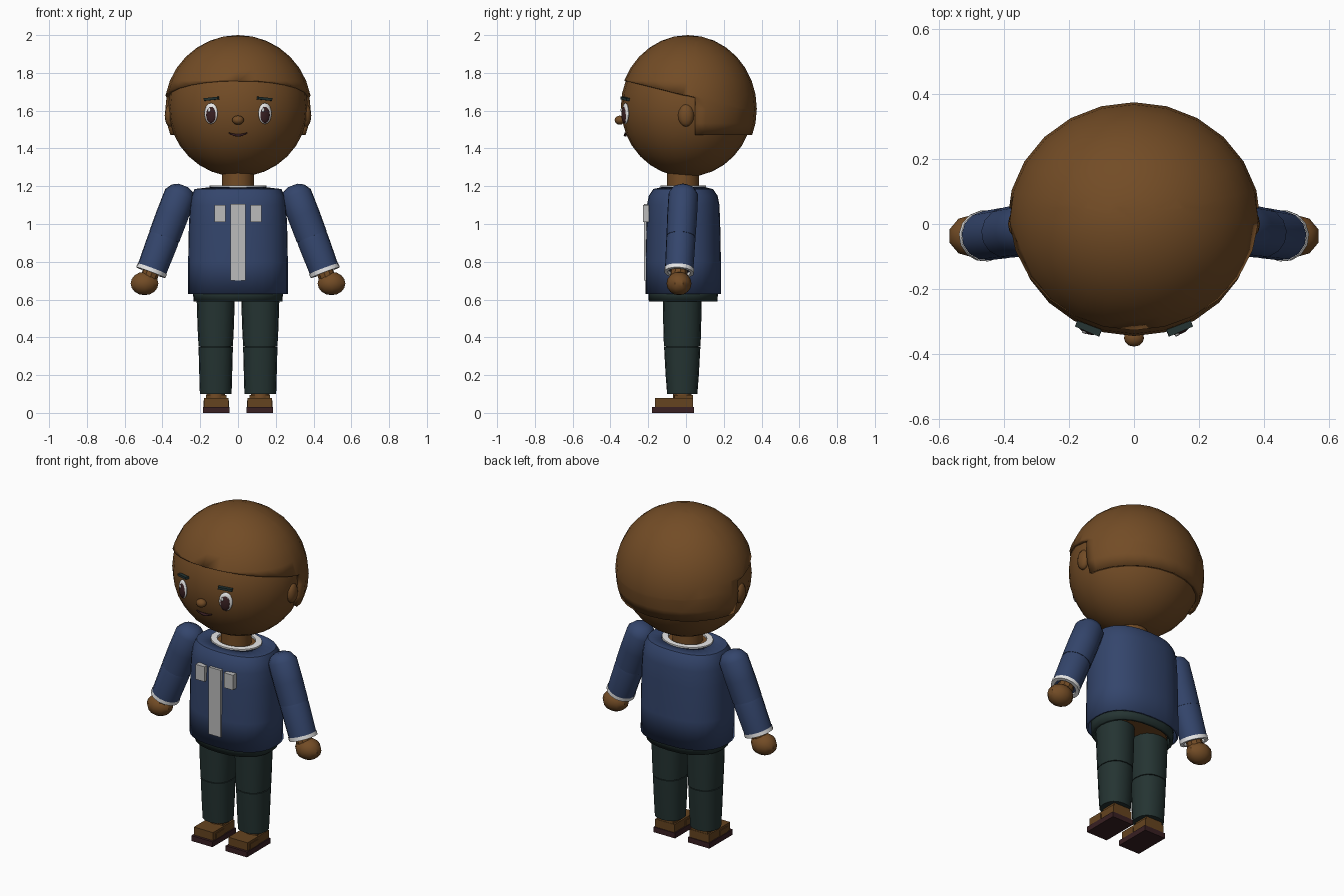
import bpy, bmesh, math
from mathutils import Matrix, Vector

cube = bpy.data.objects.get("Cube")
if cube:
    bpy.data.objects.remove(cube, do_unlink=True)


def material(name, r, g, b):
    m = bpy.data.materials.new(name)
    m.use_nodes = True
    m.diffuse_color = (r, g, b, 1)
    m.node_tree.nodes["Principled BSDF"].inputs["Base Color"].default_value = (r, g, b, 1)
    return m


SKIN = material("warm brown", .17, .072, .019)
BLUE = material("navy blue", .034, .06, .15)
PANTS = material("dark green grey", .018, .034, .032)
WHITE = material("white", .8, .8, .8)
GREY = material("light grey", .5, .5, .5)
SHOE = material("leather brown", .13, .057, .014)
SOLE = material("dark maroon", .04, .014, .016)
made = []


def finish(name, bm, mat, matrix=None):
    bmesh.ops.recalc_face_normals(bm, faces=bm.faces)
    if matrix:
        bm.transform(matrix)
    mesh = bpy.data.meshes.new(name)
    bm.to_mesh(mesh)
    bm.free()
    mesh.materials.append(mat)
    ob = bpy.data.objects.new(name, mesh)
    bpy.context.collection.objects.link(ob)
    made.append(ob)
    return ob


def ellipsoid_mesh(centre, radii, seg, rings):
    bm = bmesh.new()
    bmesh.ops.create_uvsphere(bm, u_segments=seg, v_segments=rings, radius=1)
    bm.transform(Matrix.Translation(centre) @ Matrix.Diagonal((*radii, 1)))
    return bm


def ellipsoid(name, centre, radii, mat, seg=12, rings=8, turn=0):
    bm = ellipsoid_mesh((0, 0, 0), radii, seg, rings)
    return finish(name, bm, mat, Matrix.Translation(centre) @ Matrix.Rotation(turn, 4, 'Z'))


def box(name, lo, hi, mat):
    bm = bmesh.new()
    bmesh.ops.create_cube(bm, size=1)
    lo, hi = Vector(lo), Vector(hi)
    return finish(name, bm, mat, Matrix.Translation((lo + hi) / 2) @ Matrix.Diagonal((*(hi - lo), 1)))


def loft(name, rings, mat, n=16, power=2, caps=True, matrix=None):
    """Skin a stack of rings, each (height, x radius, y radius)."""
    bm = bmesh.new()
    rows = []
    for z, rx, ry in rings:
        row = []
        for i in range(n):
            a = math.tau * i / n
            c, s = math.cos(a), math.sin(a)
            x = rx * math.copysign(abs(c) ** (2 / power), c)
            y = ry * math.copysign(abs(s) ** (2 / power), s)
            row.append(bm.verts.new((x, y, z)))
        rows.append(row)
    for p, q in zip(rows, rows[1:]):
        for i in range(n):
            j = (i + 1) % n
            bm.faces.new((p[i], p[j], q[j], q[i]))
    if caps:
        bm.faces.new(rows[0])
        bm.faces.new(rows[-1])
    return finish(name, bm, mat, matrix)


# Head
HEAD, HR = Vector((0, .005, 1.62)), Vector((.37, .35, .37))
finish("head", ellipsoid_mesh(HEAD, HR, 24, 16), SKIN)


def face_y(x, z):
    return HEAD.y - HR.y * math.sqrt(1 - (x / HR.x) ** 2 - ((z - HEAD.z) / HR.z) ** 2)


# Hair shell: slanted fringe, with a lower piece behind the ears
bm = ellipsoid_mesh((0, .01, 1.61), (.39, .365, .39), 24, 16)
slope, back, low = .237, .05, 1.47
for co, no in (((0, -.33, 1.76), (0, slope, 1)), ((0, back, 0), (0, 1, 0)), ((0, 0, low), (0, 0, 1))):
    bmesh.ops.bisect_plane(bm, geom=bm.verts[:] + bm.edges[:] + bm.faces[:], plane_co=co, plane_no=no)
drop = []
for f in bm.faces:
    c = f.calc_center_median()
    fringe = c.z > 1.76 - slope * (c.y + .33)
    if not (fringe or (c.y > back and c.z > low)):
        drop.append(f)
bmesh.ops.delete(bm, geom=drop, context='FACES')
hair = finish("hair", bm, SKIN)
mod = hair.modifiers.new("thickness", 'SOLIDIFY')
mod.thickness, mod.offset = .022, -1

# Face
ellipsoid("nose", (0, face_y(0, 1.55) - .012, 1.55), (.031, .027, .024), SKIN)
for s, side in ((-1, "right"), (1, "left")):
    ellipsoid(side + "_ear", (s * .36, 0, 1.575), (.028, .042, .06), SKIN)
    x, turn = s * .143, s * .4
    for part, dx, z, w, h, out, mat in (("eye_white", 0, 1.585, .038, .056, .004, WHITE),
                                        ("pupil", 0, 1.578, .028, .044, .011, SOLE),
                                        ("eye_glint", -.01, 1.604, .008, .011, .02, WHITE)):
        ellipsoid(side + "_" + part, (x + dx, face_y(x + dx, z) - out, z), (w, .012 if w > .01 else .004, h),
                  mat, 16, 8, turn)
    brow = box(side + "_brow", (-.04, -.012, -.007), (.04, .012, .007), PANTS)
    brow.location = (s * .14, face_y(.14, 1.663) - .004, 1.663)
    brow.rotation_euler = (0, s * .1, turn)

# Mouth
curve = bpy.data.curves.new("mouth", 'CURVE')
curve.dimensions, curve.bevel_depth, curve.bevel_resolution = '3D', .008, 1
line = curve.splines.new('POLY')
line.points.add(6)
for i, p in enumerate(line.points):
    t = i / 3 - 1
    z = 1.47 + .013 * t * t
    p.co = (.05 * t, face_y(.05 * t, z) - .006, z, 1)
    p.radius = 1.1 - .7 * abs(t)
curve.materials.append(SOLE)
curve.use_fill_caps = True
bpy.context.collection.objects.link(bpy.data.objects.new("mouth", curve))

# Trunk: inner body, neck, shirt, collar, waistband
mid = Matrix.Translation((0, -.015, 0))
loft("neck", [(1.15, .085, .085), (1.3, .085, .085)], SKIN, matrix=mid)
loft("body", [(.605, .21, .16), (.8, .21, .16), (1.15, .18, .14), (1.192, .14, .115)], SKIN, 20, matrix=mid)
shirt = loft("shirt", [(.63, .265, .2), (.8, .264, .2), (1, .26, .196), (1.1, .254, .192), (1.15, .246, .182),
                       (1.185, .23, .158), (1.195, .145, .115)], BLUE, 28, 2.4, False, mid)
mod = shirt.modifiers.new("thickness", 'SOLIDIFY')
mod.thickness, mod.offset = .012, -1
loft("collar", [(1.185, .15, .12), (1.203, .15, .12), (1.205, .112, .092), (1.185, .112, .092)],
     WHITE, 24, caps=False, matrix=mid)
band = loft("waistband", [(.59, .235, .182), (.66, .24, .185)], PANTS, 24, 2.3, False, mid)
mod = band.modifiers.new("thickness", 'SOLIDIFY')
mod.thickness, mod.offset = .02, -1

# Raised panels on the shirt front
box("chest_stripe", (-.04, -.222, .7), (.04, -.2, 1.105), GREY)
for s, side in ((-1, "right"), (1, "left")):
    box(side + "_chest_patch", (s * .095 - .03, -.227, 1.01), (s * .095 + .03, -.195, 1.1), GREY)

# Limbs
for s, side in ((-1, "right"), (1, "left")):
    # Arm, built along its own axis from the shoulder
    start, reach = Vector((s * .312, -.015, 1.142)), Vector((s * .15, -.022, -.4))
    arm = Matrix.Translation(start) @ reach.to_track_quat('Z', 'Y').to_matrix().to_4x4()
    loft(side + "_upper_sleeve", [(-.065, .025, .03), (-.05, .058, .06), (-.015, .079, .084), (.1, .08, .086),
                                  (.225, .078, .085)], BLUE, 14, matrix=arm)
    loft(side + "_lower_sleeve", [(.215, .074, .08), (.24, .078, .084), (.41, .076, .08)], BLUE, 14, matrix=arm)
    loft(side + "_cuff", [(.405, .079, .083), (.427, .079, .083), (.427, .06, .062), (.4, .06, .062)],
         WHITE, 14, caps=False, matrix=arm)
    loft(side + "_wrist", [(.38, .045, .045), (.46, .045, .045)], SKIN, 10, matrix=arm)
    ellipsoid(side + "_hand", (s * .495, -.037, .685), (.077, .066, .062), SKIN, 10, 8)

    # Leg
    leg = Matrix.Translation((s * .118, -.02, 0))
    loft(side + "_upper_leg", [(.352, .091, .097), (.45, .096, .1), (.63, .102, .104)], PANTS, 16, 2.3, matrix=leg)
    loft(side + "_lower_leg", [(.1, .084, .08), (.2, .087, .088), (.348, .091, .096)], PANTS, 16, 2.3, matrix=leg)
    loft(side + "_knee", [(.33, .08, .085), (.37, .08, .085)], PANTS, 16, 2.3, matrix=leg)
    loft(side + "_ankle", [(.06, .05, .05), (.14, .05, .05)], SKIN, 12, matrix=leg)

    # Shoe
    x = s * .115
    box(side + "_sole", (x - .071, -.18, 0), (x + .071, .042, .032), SOLE)
    box(side + "_shoe", (x - .064, -.165, .03), (x + .064, .038, .08), SHOE)
    box(side + "_shoe_strap", (x - .068, -.14, .032), (x + .068, -.065, .066), SHOE)
    box(side + "_shoe_heel", (x - .055, -.06, .07), (x + .055, .036, .096), SHOE)

bpy.ops.object.select_all(action='DESELECT')
for ob in made:
    ob.select_set(True)
bpy.context.view_layer.objects.active = made[0]
bpy.ops.object.shade_smooth_by_angle(angle=math.radians(35))
